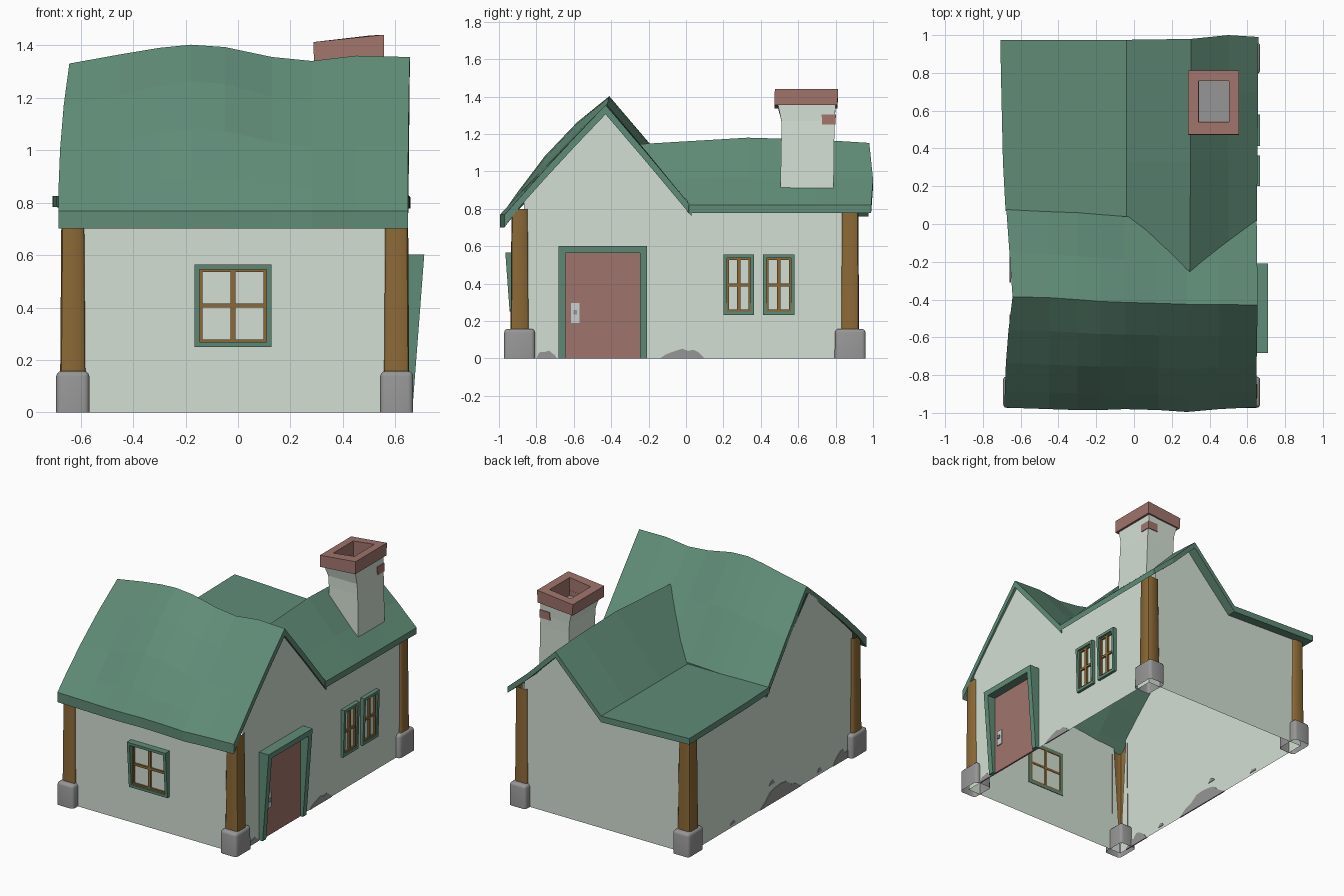
import bpy, bmesh, math, random

if "Cube" in bpy.data.objects:
    bpy.data.objects.remove(bpy.data.objects["Cube"])

random.seed(4)


def material(name, rgb):
    m = bpy.data.materials.new(name)
    lin = [((c / 255 + 0.055) / 1.055) ** 2.4 for c in rgb]
    m.diffuse_color = (*lin, 1)
    m.use_nodes = True
    m.node_tree.nodes["Principled BSDF"].inputs["Base Color"].default_value = m.diffuse_color
    return m


PLASTER = material("plaster", (211, 223, 211))
GREEN = material("roof green", (96, 140, 119))
RED = material("brick red", (160, 116, 108))
STONE = material("stone grey", (151, 150, 150))
WOOD = material("wood brown", (140, 105, 54))
METAL = material("pale metal", (202, 208, 208))


def finish(name, bm, mat):
    bmesh.ops.recalc_face_normals(bm, faces=bm.faces)
    me = bpy.data.meshes.new(name)
    bm.to_mesh(me)
    bm.free()
    me.materials.append(mat)
    ob = bpy.data.objects.new(name, me)
    bpy.context.collection.objects.link(ob)
    return ob


def smooth(ob, angle=50):
    bpy.ops.object.select_all(action='DESELECT')
    ob.select_set(True)
    bpy.context.view_layer.objects.active = ob
    bpy.ops.object.shade_smooth_by_angle(angle=math.radians(angle))


def loft(name, rings, mat, cap=(True, True), bevel=0, segments=1, closed=True):
    """Join a list of equal-length rings with quads, optionally capping the ends."""
    bm = bmesh.new()
    vs = [[bm.verts.new(p) for p in r] for r in rings]
    n = len(rings[0])
    for a, b in zip(vs, vs[1:]):
        for i in range(n if closed else n - 1):
            bm.faces.new((a[i], a[(i + 1) % n], b[(i + 1) % n], b[i]))
    if cap[0]:
        bm.faces.new(vs[0])
    if cap[1]:
        bm.faces.new(vs[-1])
    if bevel:
        edges = [e for e in bm.edges if max(v.co.z for v in e.verts) > vs[0][0].co.z + 1e-4]
        bmesh.ops.bevel(bm, geom=edges, offset=bevel, segments=segments, affect='EDGES', profile=0.5)
    return finish(name, bm, mat)


def rect(x0, x1, y0, y1, z, tilt=0):
    return [(x0, y0, z - tilt), (x1, y0, z), (x1, y1, z), (x0, y1, z - tilt)]


# Wall-local coordinates: u along the wall, v up, d outward distance from the origin
SIDE = {"front": lambda u, v, d: (u, -d, v),
        "right": lambda u, v, d: (d, u, v),
        "left": lambda u, v, d: (-d, u, v)}


def panel(name, side, pts, inner, outer, mat):
    f = SIDE[side]
    return loft(name, [[f(u, v, inner) for u, v in pts],
                       [f(u, v, outer(v)) for u, v in pts]], mat)


def bar(name, side, u0, u1, v0, v1, inner, outer, mat):
    return panel(name, side, [(u0, v0), (u1, v0), (u1, v1), (u0, v1)], inner, outer, mat)


def frame(name, side, u0, u1, v0, v1, w, inner, outer, mat, sill=True):
    bar(name + "_a", side, u0, u0 + w, v0, v1, inner, outer, mat)
    bar(name + "_b", side, u1 - w, u1, v0, v1, inner, outer, mat)
    bar(name + "_top", side, u0 + w, u1 - w, v1 - w, v1, inner, outer, mat)
    if sill:
        bar(name + "_sill", side, u0 + w, u1 - w, v0, v0 + w, inner, outer, mat)


def window(name, side, u0, u1, v0, v1, wall, low, high):
    out = lambda v: wall + low + (high - low) * (v - v0) / (v1 - v0)
    w = 0.019
    frame(name + "_frame", side, u0, u1, v0, v1, w, wall - 0.004, out, GREEN)
    wood = lambda v: wall + 0.012
    frame(name + "_sash", side, u0 + w, u1 - w, v0 + w, v1 - w, 0.01, wall - 0.004, wood, WOOD)
    um, vm = (u0 + u1) / 2, (v0 + v1) / 2
    bar(name + "_mullion", side, um - .009, um + .009, v0 + w, v1 - w, wall - .004, wood, WOOD)
    bar(name + "_rail", side, u0 + w, u1 - w, vm - .008, vm + .008, wall - .003, lambda v: wall + .011, WOOD)


# Walls: open shell; corner edges lean inwards so the posts show inside
XL, XR, YF, YB, L = -0.655, 0.638, -0.92, 0.912, 0.055
for name, pts in (
    ("right_wall", [(XR, YF, 0), (XR, YB, 0), (XR, YB - L, .80), (XR, .05, .795), (XR, -.43, 1.325),
                    (XR, YF + L, .86), (XR, YF + L, .8)]),
    ("left_wall", [(XL, YF, 0), (XL, YB, 0), (XL, YB - L, .80), (XL, .07, .79), (XL, -.39, 1.29),
                   (XL, YF + L, .855), (XL, YF + L, .8)]),
    ("front_wall", [(XL, YF, 0), (XR, YF, 0), (XR - L, YF, .80), (XL + L, YF, .80)]),
    ("rear_wall", [(XL, YB, 0), (XR, YB, 0), (XR - L, YB, .855), (.3, YB, 1.125), (-.04, YB, .78),
                   (XL + L, YB, .80)]),
):
    bm = bmesh.new()
    bm.faces.new([bm.verts.new(p) for p in pts])
    finish(name, bm, PLASTER)


# Roofs: grids of points thickened straight down
def slab(name, rows, thick):
    bm = bmesh.new()
    vs = [[bm.verts.new(p) for p in r] for r in rows]
    for a, b in zip(vs, vs[1:]):
        for i in range(len(a) - 1):
            bm.faces.new((a[i], a[i + 1], b[i + 1], b[i]))
    ext = bmesh.ops.extrude_face_region(bm, geom=bm.faces[:], use_keep_orig=True)
    for g in ext["geom"]:
        if isinstance(g, bmesh.types.BMVert):
            g.co.z -= 0.067 if g.co.y < -.96 else thick
    return finish(name, bm, GREEN)


# Front roof: sagging ridge, bulging slopes. Columns: x at eave, x at ridge, ridge y, ridge z, eave y, valley y
columns = [(-.685, -.643, -.385, 1.33, -.972, .09), (-.45, -.45, -.39, 1.365, -.98, .07),
           (-.3, -.3, -.40, 1.39, -.985, .06), (-.18, -.18, -.41, 1.402, -.985, .05),
           (-.05, -.05, -.415, 1.393, -.98, .04), (.13, .13, -.42, 1.355, -.985, .04),
           (.28, .28, -.425, 1.34, -.995, .03), (.45, .45, -.425, 1.36, -.98, .03),
           (.648, .655, -.43, 1.355, -.97, .03)]
rows = []
for xe, xr, yr, zr, ye, yv in columns:
    bulge = 0.055 * math.exp(-((xr + .15) / .3) ** 2) + 0.008
    row = []
    for t in (0, .15, .4, .7, 1):
        row.append((xe + (xr - xe) * t ** 2, ye + (yr - ye) * t,
                    .768 + (zr - .768) * t + bulge * math.sin(math.pi * t)))
    for t in (.5, 1):
        row.append((xr + (xe - xr) * t * .8, yr + (yv - yr) * t,
                    zr + (.81 - zr) * t + bulge * .4 * math.sin(math.pi * t)))
    rows.append(row)
slab("front_roof", rows, .05)

# Rear roof: low flat part on the left, ridged part on the right
rows = []
for x, z, y0, y1, sag, flare in ((-.68, .825, .07, .975, 0, -.028), (-.04, .80, .02, .975, 0, 0),
                                 (.295, 1.145, -.26, .98, .035, .008), (.50, .955, -.115, 1.0, .01, 0),
                                 (.65, .82, .015, .99, 0, .008)):
    rows.append([(x, y0, z), (x + flare / 2, .33, z + sag), (x + flare * .8, .7, z + sag * .7),
                 (x + flare, y1, z + sag * .2)])
slab("rear_roof", rows, .042)

# Corner posts (outer shells wrapped round the wall corners) on stone footings
for px, wx, xn in ((-.63, XL, "left"), (.605, XR, "right")):
    for py, wy, yn in ((-.89, YF, "front"), (.878, YB, "rear")):
        sx, sy = math.copysign(1, px), math.copysign(1, py)
        aw, bw = abs(wx) - abs(px), abs(wy) - abs(py)

        def section(h, z):
            ab = [(-h, bw - .004), (-h, h - .008), (-h + .008, h), (h - .02, h), (h - .005, h - .005),
                  (h, h - .02), (h, -h + .008), (h - .008, -h), (aw - .004, -h)]
            return [(px + sx * a, py + sy * b, z) for a, b in ab]

        smooth(loft(f"{yn}_{xn}_post", [section(.048, .13), section(.043, .80)], WOOD,
                    (False, False), closed=False))
        smooth(loft(f"{yn}_{xn}_footing", [rect(px - .063, px + .063, py - .083, py + .083, 0),
                                           rect(px - .063, px + .063, py - .082, py + .082, .158)],
                    STONE, (False, True), .02, 3))

# Windows
window("front_window", "front", -.165, .127, .25, .565, -YF, .023, .046)
window("side_window_a", "right", .2, .363, .232, .555, XR, .018, .028)
window("side_window_b", "right", .412, .58, .232, .555, XR, .018, .028)

# Door with an outward leaning frame, lock plate and knob
frame("door_frame", "right", -.682, -.208, 0, .602, .038, XR - .004, lambda v: .664 + .046 * v / .6, GREEN, False)
bar("door", "right", -.645, -.245, 0, .565, XR - .004, lambda v: XR + .008, RED)
bar("lock_plate", "right", -.615, -.57, .19, .295, XR + .005, lambda v: XR + .016, METAL)
bar("door_knob", "right", -.602, -.583, .235, .258, XR + .01, lambda v: XR + .024, STONE)

# Chimney: flared shaft, tilted hollow brick cap, soot floor and one bare corner brick
loft("chimney_shaft", [rect(.33, .558, .503, .788, .84), rect(.33, .548, .51, .793, 1.2),
                       rect(.325, .543, .51, .795, 1.27), rect(.305, .542, .49, .80, 1.365, .02)],
     PLASTER, (False, False))
low = rect(.29, .556, .472, .81, 1.355, .02)
loft("chimney_cap", [low, rect(.287, .557, .475, .813, 1.44, .028), rect(.342, .502, .54, .756, 1.437, .02),
                     rect(.345, .502, .542, .756, 1.31, 0)], RED, (False, False))
loft("chimney_cap_underside", [low, rect(.345, .502, .542, .756, 1.35, .015)], RED, (False, False))
loft("chimney_soot", [rect(.34, .507, .535, .76, 1.308), rect(.34, .507, .535, .76, 1.314)], STONE)
loft("bare_brick", [rect(.47, .549, .728, .80, 1.25), rect(.47, .547, .725, .801, 1.305)], RED)


# Worn patches where the plaster has come off near the ground
def patch(name, side, u0, u1, h, base=0):
    n = 8
    pts = [(u0, base), (u1, base)]
    for i in range(n - 1, 0, -1):
        t = i / n
        pts.append((u0 + (u1 - u0) * t, base + h * math.sin(math.pi * t) ** .7 * random.uniform(.6, 1.1)))
    wall = XR if side == "right" else -XL
    panel(name, side, pts, wall - .004, lambda v: wall + .004, STONE)


patch("worn_patch_a", "right", -.80, -.69, .055)
patch("worn_patch_b", "right", -.14, .10, .06)
patch("worn_patch_c", "left", -.31, .14, .10)
patch("worn_patch_d", "left", -.86, -.65, .075)
patch("worn_patch_e", "left", -.02, .04, .03, .13)
patch("worn_patch_f", "left", -.53, -.48, .025, .02)
patch("worn_patch_g", "left", .40, .46, .025, .02)
